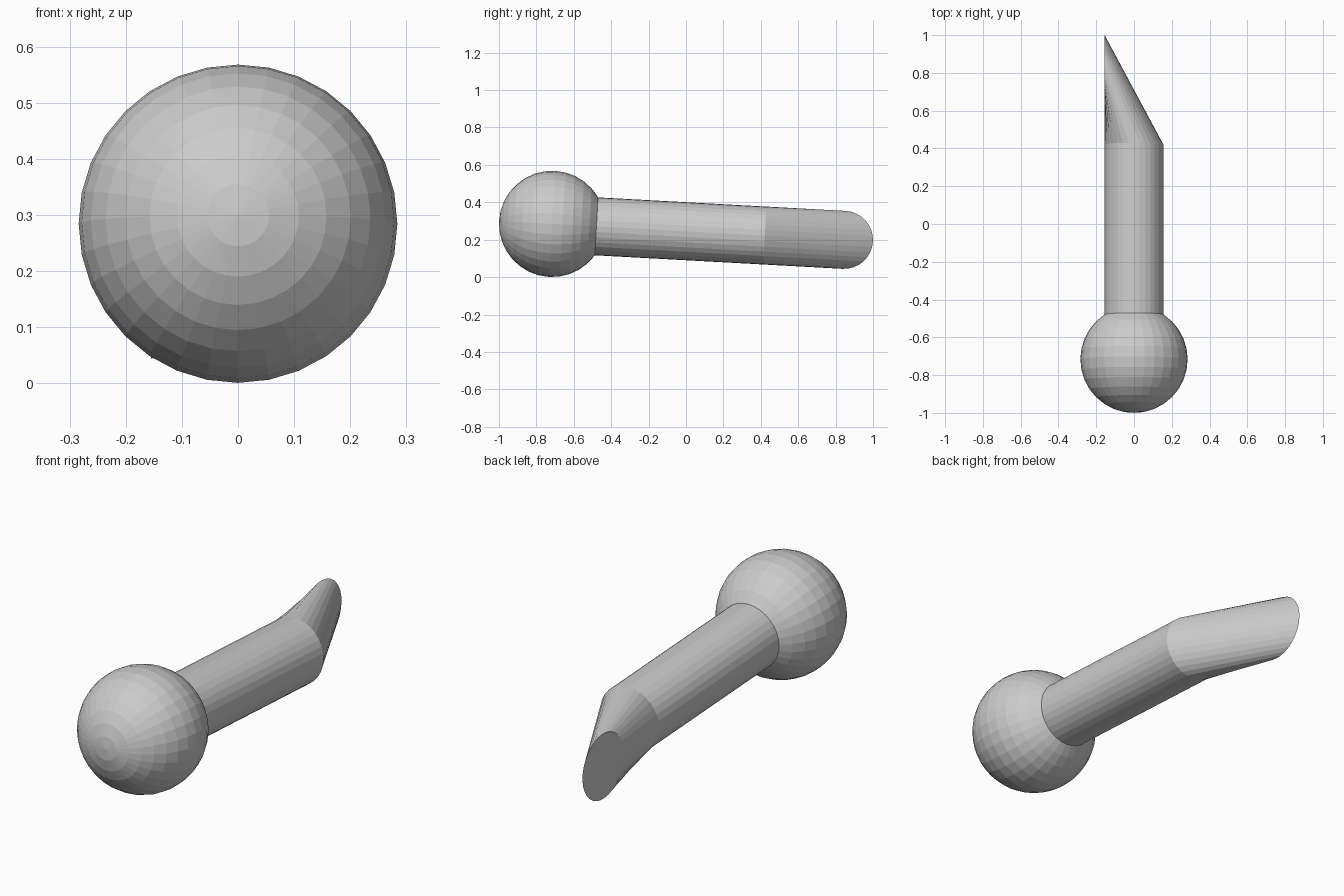
import bpy, bmesh, math
from mathutils import Matrix, Vector

if "Cube" in bpy.data.objects:
    bpy.data.objects.remove(bpy.data.objects["Cube"])

BALL_R, ROD_R, SIDES = 0.284, 0.155, 32
# Shared frame: origin in the ball centre, local y runs along the slightly drooping rod
FRAME = Matrix.Translation((0, -0.716, 0.2845)) @ Matrix.Rotation(math.radians(-3.13), 4, 'X')

grey = bpy.data.materials.new("plain grey")
grey.diffuse_color = (0.6, 0.6, 0.6, 1)
grey.use_nodes = True
grey.node_tree.nodes["Principled BSDF"].inputs["Base Color"].default_value = grey.diffuse_color


def finish(name, bm):
    bmesh.ops.recalc_face_normals(bm, faces=bm.faces)
    mesh = bpy.data.meshes.new(name)
    bm.to_mesh(mesh)
    bm.free()
    mesh.transform(FRAME)
    mesh.materials.append(grey)
    bpy.context.collection.objects.link(bpy.data.objects.new(name, mesh))


def ring(bm, centre, across):
    """Circle of vertices spanned by the 'across' direction and local z."""
    angles = [2 * math.pi * i / SIDES for i in range(SIDES)]
    return [bm.verts.new(Vector(centre) + ROD_R * (Vector(across) * math.cos(a)
            + Vector((0, 0, math.sin(a)))) ) for a in angles]


# Ball head, poles along the rod
bm = bmesh.new()
bmesh.ops.create_uvsphere(bm, u_segments=SIDES, v_segments=16, radius=BALL_R,
                          matrix=Matrix.Rotation(math.pi / 2, 4, 'X'))
finish("ball", bm)

# Rod with a bent tip: the last ring is turned to face sideways
bm = bmesh.new()
rings = [ring(bm, (0, 0.2, 0), (1, 0, 0)),
         ring(bm, (0, 1.139, 0), (1, 0, 0)),
         ring(bm, (-ROD_R, 1.563, 0), (0, 1, 0))]
for a, b in zip(rings, rings[1:]):
    for i in range(SIDES):
        j = (i + 1) % SIDES
        bm.faces.new((a[i], a[j], b[j], b[i]))
bm.faces.new(rings[0])
bm.faces.new(rings[-1])
finish("rod_with_bent_tip", bm)
